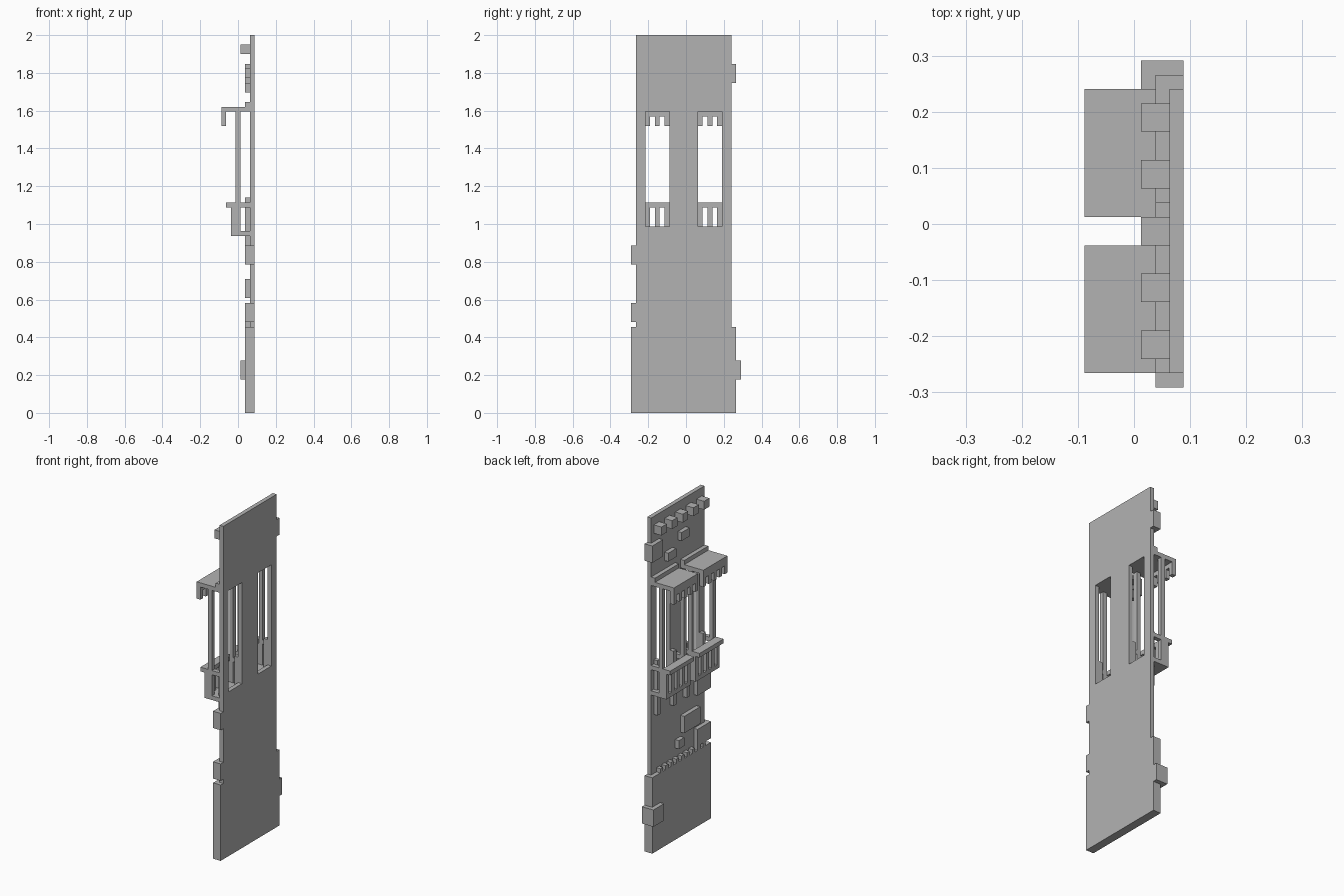
import bpy
import bmesh
from mathutils import Matrix, Vector

default = bpy.data.objects.get("Cube")
if default:
    bpy.data.objects.remove(default, do_unlink=True)

U = 2 / 79                          # size of one building block
ORIGIN = Vector((-3.5, -11.5, 0))   # grid corner, in blocks

grey = bpy.data.materials.new("plain grey")
grey.use_nodes = True
grey.diffuse_color = (0.45, 0.45, 0.45, 1)
grey.node_tree.nodes["Principled BSDF"].inputs["Base Color"].default_value = grey.diffuse_color


def part(name, *boxes):
    """One object made of boxes, each (x0, x1, y0, y1, z0, z1) in grid blocks."""
    bm = bmesh.new()
    for x0, x1, y0, y1, z0, z1 in boxes:
        low = (Vector((x0, y0, z0)) + ORIGIN) * U
        high = (Vector((x1, y1, z1)) + ORIGIN) * U
        size = Matrix.Diagonal((*(high - low), 1))
        bmesh.ops.create_cube(bm, size=1, matrix=Matrix.Translation((low + high) / 2) @ size)
    mesh = bpy.data.meshes.new(name)
    bm.to_mesh(mesh)
    bm.free()
    mesh.materials.append(grey)
    obj = bpy.data.objects.new(name, mesh)
    bpy.context.collection.objects.link(obj)
    return obj


# Wall with two tall window openings
wall = part("wall_panel", (6, 7, 1, 21, 18, 79))
cutter = part("window_cutter", (5, 8, 3, 8, 39, 63), (5, 8, 14, 19, 39, 63))
cut = wall.modifiers.new("windows", "BOOLEAN")
cut.operation = "DIFFERENCE"
cut.solver = "EXACT"
cut.object = cutter
bpy.context.view_layer.objects.active = wall
bpy.ops.object.modifier_apply(modifier=cut.name)
bpy.data.objects.remove(cutter, do_unlink=True)

# Thick base and the toothed trim along its top
part("base_panel", (5, 7, 0, 22, 0, 18))
part("base_teeth", *[(5, 6, j, j + 1, 18, 19) for j in range(2, 20, 2)])
part("base_corner_box", (4, 7, 19, 23, 7, 11))


def balcony(side, y):
    """Canopy, poles and railing, nine blocks wide from y."""
    end = y + 9
    posts = range(y, end, 2)
    corners = (y, end - 1)
    part(side + "_canopy", (0, 6, y, end, 63, 64), (5, 6, y, end, 64, 65))
    part(side + "_canopy_fringe", (0, 1, y, end, 62, 63),
         *[(0, 1, j, j + 1, 60, 62) for j in posts])
    part(side + "_poles", *[(3, 4, j, j + 1, 44, 63) for j in corners])
    part(side + "_balcony_floor", (2, 6, y, end, 37, 38))
    part(side + "_railing_bars", *[(2, 3, j, j + 1, 38, 43) for j in posts])
    part(side + "_railing_cap", (1, 3, y, end, 43, 44))
    part(side + "_railing_ends",
         *[(3, 4, j, j + 1, 38, 43) for j in corners],
         *[(3, 6, j, j + 1, 43, 44) for j in corners])
    # Upright strips beside the window, hanging below the floor
    part(side + "_window_brackets", *[(5, 6, j, j + 1, 32, 45) for j in (y + 1, end - 2)])


balcony("right", 1)
balcony("left", 12)

# Row of lamps near the top
part("top_lamps", *[(4, 6, j, j + 2, 75, 77) for j in range(2, 19, 4)])

# Boxes standing off the wall
part("upper_edge_box", (5, 7, 18, 22, 69, 73))
part("upper_small_boxes", (5, 6, 8, 11, 70, 72), (5, 6, 13, 16, 67, 69))
part("lower_edge_boxes", (5, 7, 0, 5, 31, 35), (5, 7, 0, 5, 19, 23))
part("lower_wall_box", (5, 6, 4, 10, 24, 28))
part("lower_small_box", (5, 6, 10, 12, 21, 23))
